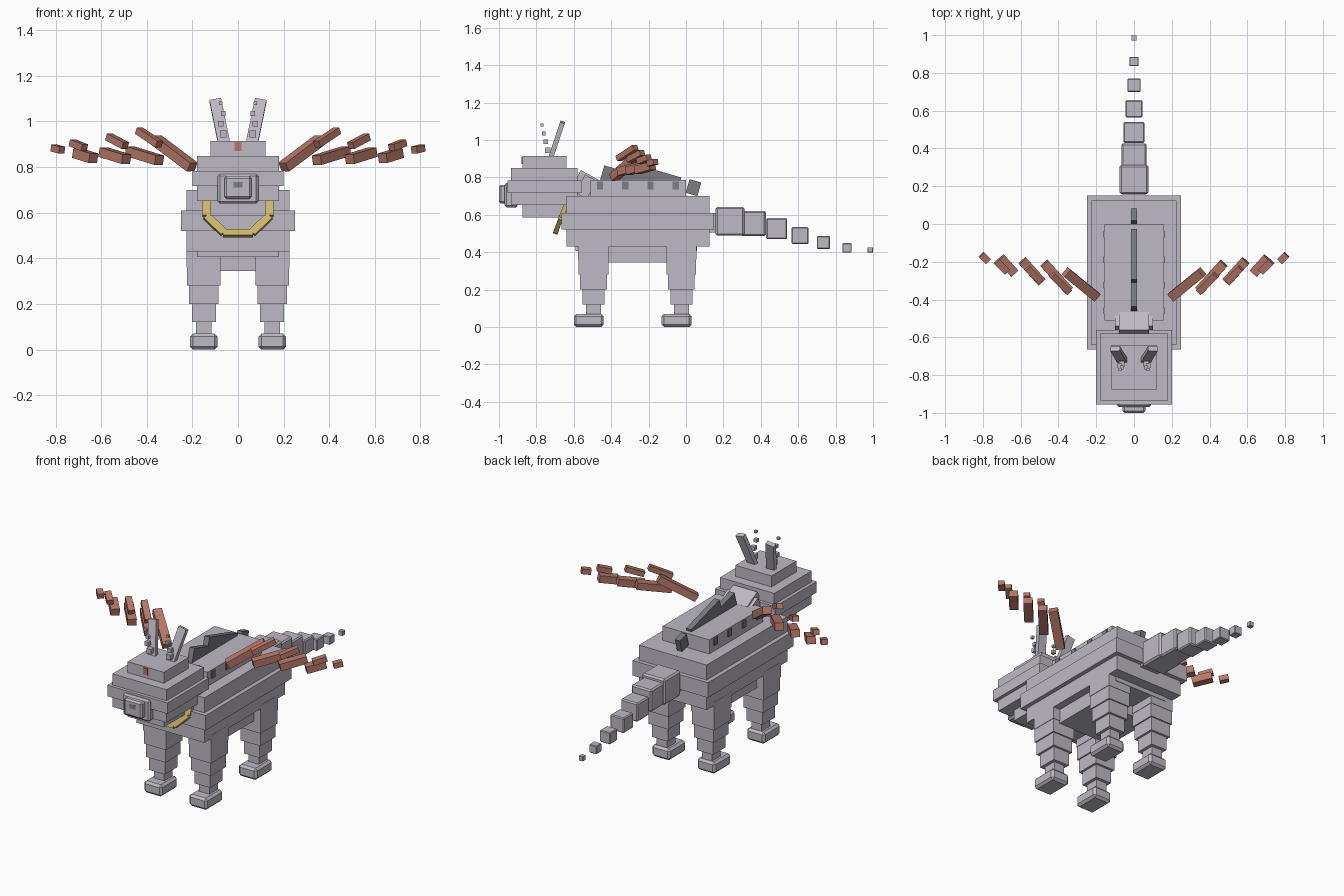
import bpy
from mathutils import Vector, Matrix

default_cube = bpy.data.objects.get("Cube")
if default_cube:
    bpy.data.objects.remove(default_cube)


def material(name, red, green, blue):
    mat = bpy.data.materials.new(name)
    mat.use_nodes = True
    colour = (red, green, blue, 1)
    mat.diffuse_color = colour
    mat.node_tree.nodes["Principled BSDF"].inputs["Base Color"].default_value = colour
    return mat


hide = material("pale grey hide", 0.52, 0.49, 0.56)
slate = material("slate grey", 0.2, 0.2, 0.23)
clay = material("clay red", 0.48, 0.19, 0.14)
gold = material("dull gold", 0.6, 0.47, 0.14)


def block(name, mat, centre, size, rotation=Matrix.Identity(3), chamfer=None):
    """Box of a given size, optionally turned and chamfered."""
    bpy.ops.mesh.primitive_cube_add(size=1)
    box = bpy.context.object
    box.name = name
    box.data.transform(Matrix.Diagonal(size).to_4x4())
    box.matrix_world = Matrix.Translation(centre) @ rotation.to_4x4()
    box.data.materials.append(mat)
    if chamfer:
        modifier = box.modifiers.new("chamfer", 'BEVEL')
        modifier.width = chamfer
        modifier.segments = 1
    return box


def slab(name, mat, half, front, rear, bottom, top, chamfer=None):
    """Box centred on the symmetry plane, given by its limits."""
    centre = (0, (front + rear) / 2, (bottom + top) / 2)
    size = (half * 2, rear - front, top - bottom)
    return block(name, mat, centre, size, chamfer=chamfer)


def stack(tiers, mat, half, front, rear, bottom, height):
    """Stepped pile of equal layers; each tier gives its name and inset."""
    for level, (name, inset) in enumerate(tiers.items()):
        low = bottom + level * height
        slab(name, mat, half - inset, front + inset, rear - inset, low, low + height)


def beam(name, mat, start, end, width, thickness, across):
    """Box running from start to end, its width lying close to across."""
    along = (end - start).normalized()
    wide = Vector(across)
    wide = (wide - along * wide.dot(along)).normalized()
    rotation = Matrix((wide, along.cross(wide), along)).transposed()
    size = (width, thickness, (end - start).length)
    return block(name, mat, (start + end) / 2, size, rotation)


# Stepped torso with the back on top and the belly underneath
stack({"torso_lower": 0.025, "torso_band": 0, "torso_upper": 0.025},
      hide, 0.25, -0.665, 0.15, 0.43, 0.09)
slab("back", hide, 0.155, -0.51, 0, 0.7, 0.785)
slab("underside", hide, 0.18, -0.59, 0.06, 0.405, 0.43)
slab("belly", hide, 0.18, -0.42, -0.1, 0.345, 0.405)

# Stepped head
stack({"jaw": 0.08, "head_lower": 0.02, "head_band": 0, "head_upper": 0.02, "head_top": 0.08},
      hide, 0.2, -0.955, -0.56, 0.585, 0.066)

# Leaning neck, snout and face details
lean = Matrix.Rotation(-0.5, 3, 'X')
block("neck", hide, (0, -0.545, 0.755), (0.16, 0.11, 0.13), lean)
block("neck_ring", hide, (0, -0.535, 0.75), (0.2, 0.07, 0.11), lean)
slab("snout_base", hide, 0.09, -0.97, -0.9, 0.64, 0.77, chamfer=0.01)
slab("snout", hide, 0.06, -1, -0.9, 0.66, 0.76, chamfer=0.01)
slab("nostril", slate, 0.02, -1.001, -0.996, 0.71, 0.735)
slab("forehead_gem", clay, 0.015, -0.88, -0.873, 0.87, 0.91)

# Back plates leaning down towards the tail
slope = Matrix.Rotation(-0.28, 3, 'X')
block("front_back_plate", slate, (0, -0.38, 0.79), (0.034, 0.15, 0.11), slope)
block("middle_back_plate", slate, (0, -0.175, 0.785), (0.034, 0.28, 0.11), slope)
block("rear_back_plate", slate, (0, 0.04, 0.745), (0.034, 0.065, 0.075), slope)

# Tail of shrinking cubes that droops in a soft S towards the tip
slab("tail_root", hide, 0.06, 0.1, 0.2, 0.505, 0.61)
tail_count = 7
for i in range(tail_count):
    t = i / (tail_count - 1)
    size = 0.154 - 0.021 * i
    droop = 0.153 * t * t * (3 - 2 * t)
    block(f"tail_segment_{i + 1}", hide, (0, 0.235 + 0.125 * i, 0.565 - droop),
          (size, size, size), chamfer=size / 16)


def build_leg(name, x, y):
    """Tapering column of blocks standing on a chamfered foot."""
    for i, part in enumerate(("hip", "thigh", "knee", "shin", "ankle")):
        width = 0.152 - 0.0052 * i * i
        block(f"{name}_{part}", hide, (x, y, 0.405 - 0.08 * i), (width, width + 0.012, 0.09))
    block(f"{name}_foot", hide, (x, y - 0.025, 0.035), (0.12, 0.16, 0.07), chamfer=0.013)


def build_wing(name, sign):
    """Root beam followed by shrinking lower and upper feather beams."""
    mirror = Matrix.Diagonal((sign, 1, 1))

    def feather(part, centre, reach, width):
        beam(f"{name}_{part}", clay, mirror @ (centre - reach), mirror @ (centre + reach),
             width, width * 0.85, (1, -sign, 0))

    feather("root", Vector((0.28, -0.32, 0.86)), Vector((0.08, 0.065, 0.06)), 0.05)
    for i in range(3):
        shrink = 1 - 0.22 * i
        feather(f"lower_feather_{i + 1}", Vector((0.41 + 0.13 * i, -0.28 + 0.03 * i, 0.85)),
                Vector((0.065, 0.072, 0.02)) * shrink, 0.05)
    for i, x in enumerate((0.39, 0.53, 0.7, 0.79)):
        shrink = 1 - 0.2 * i
        feather(f"upper_feather_{i + 1}", Vector((x, -0.315 + 0.045 * i, 0.93 - 0.017 * i)),
                Vector((0.045, 0.045, 0.03 * shrink)) * shrink, 0.036)


for side, sign in (("left", 1), ("right", -1)):
    build_leg(f"{side}_front_leg", sign * 0.15, -0.495)
    build_leg(f"{side}_rear_leg", sign * 0.15, -0.025)
    build_wing(f"{side}_wing", sign)

    # Ear with a rising row of small beads in front of it
    beam(f"{side}_ear", hide, Vector((sign * 0.06, -0.725, 0.9)),
         Vector((sign * 0.1, -0.66, 1.095)), 0.052, 0.026, (1, 0, 0))
    for i in range(4):
        size = 0.03 - 0.005 * i
        x = 0.075 if i % 2 else 0.065
        block(f"{side}_bead_{i + 1}", hide,
              (sign * x, -0.74 - 0.01 * i, 0.945 + 0.045 * i), (size, size, size))

    # Studs along the flank of the back
    for i in range(4):
        block(f"{side}_back_stud_{i + 1}", slate,
              (sign * 0.157, -0.46 + 0.135 * i, 0.757), (0.01, 0.034, 0.042))

    # Collar strap and its curve under the chin
    strap_top = Vector((sign * 0.138, -0.64, 0.655))
    corner = Vector((sign * 0.138, -0.668, 0.585))
    chin = Vector((sign * 0.062, -0.695, 0.512))
    beam(f"{side}_collar_strap", gold, strap_top, corner, 0.034, 0.025, (1, 0, 0))
    beam(f"{side}_collar_curve", gold, corner, chin, 0.034, 0.025, (1, 0, 0))

# Front of the collar, joining both curves
front_collar = Vector((0.065, -0.695, 0.51))
beam("collar_front", gold, front_collar * Vector((-1, 1, 1)), front_collar,
     0.028, 0.025, (0, 0.4, 1))
